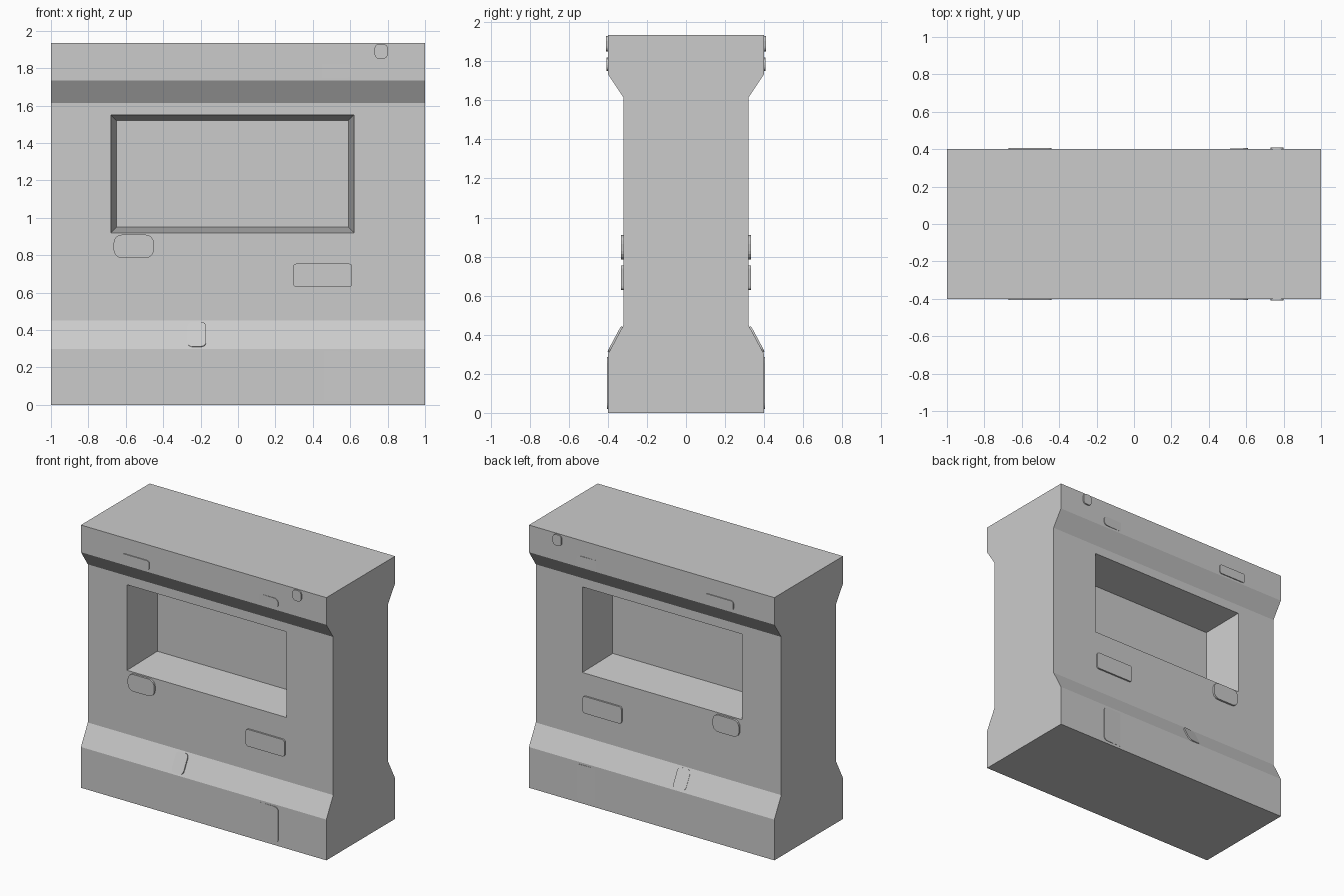
import bpy, bmesh, math
from mathutils import Vector

if "Cube" in bpy.data.objects:
    bpy.data.objects.remove(bpy.data.objects["Cube"])

stone = bpy.data.materials.new("grey stone")
stone.diffuse_color = (0.6, 0.6, 0.6, 1)
stone.use_nodes = True
stone.node_tree.nodes["Principled BSDF"].inputs["Base Color"].default_value = stone.diffuse_color


def make_object(name, bm):
    bmesh.ops.recalc_face_normals(bm, faces=bm.faces)
    mesh = bpy.data.meshes.new(name)
    bm.to_mesh(mesh)
    bm.free()
    mesh.materials.append(stone)
    obj = bpy.data.objects.new(name, mesh)
    bpy.context.collection.objects.link(obj)
    return obj


def loft(name, bottom, top):
    """Closed solid between two matching outlines."""
    bm = bmesh.new()
    a = [bm.verts.new(p) for p in bottom]
    b = [bm.verts.new(p) for p in top]
    bm.faces.new(a)
    bm.faces.new(b)
    for i in range(len(a)):
        j = (i + 1) % len(a)
        bm.faces.new((a[i], a[j], b[j], b[i]))
    return make_object(name, bm)


def rect(x0, x1, z0, z1, y):
    return [(x0, y, z0), (x1, y, z0), (x1, y, z1), (x0, y, z1)]


# Wall body: flared foot and crown, extruded along x
half = [(0.40, 0), (0.40, 0.30), (0.32, 0.45), (0.32, 1.615), (0.40, 1.735), (0.40, 1.935)]
outline = half + [(-y, z) for y, z in reversed(half)]
wall = loft("wall", [(-1, y, z) for y, z in outline], [(1, y, z) for y, z in outline])

# Tapered window recess on both sides, leaving a thin pane of wall between
for side, label in ((-1, "front"), (1, "back")):
    # outer outline lies on the wall face; the cutter continues the taper past it
    cutter = loft(label + "_recess_cutter",
                  rect(-0.684, 0.624, 0.916, 1.554, side * 0.36),
                  rect(-0.65, 0.59, 0.95, 1.52, side * 0.01))
    cutter.hide_render = True
    cutter.hide_set(True)
    cut = wall.modifiers.new(label + "_recess", 'BOOLEAN')
    cut.object = cutter
    cut.operation = 'DIFFERENCE'
    cut.solver = 'EXACT'


def wall_depth(z):
    """Half thickness of the wall at height z."""
    for (y0, z0), (y1, z1) in zip(half, half[1:]):
        if z0 <= z <= z1:
            return y0 + (y1 - y0) * (z - z0) / (z1 - z0)


def rounded(x0, x1, z0, z1, r):
    """Rounded rectangle outline."""
    pts = []
    for k, (cx, cz) in enumerate(((x1 - r, z1 - r), (x0 + r, z1 - r),
                                  (x0 + r, z0 + r), (x1 - r, z0 + r))):
        for i in range(5):
            t = math.radians(90 * k + 22.5 * i)
            pts.append((cx + r * math.cos(t), cz + r * math.sin(t)))
    return pts


def brick(name, x0, x1, z0, z1, r, left, right):
    """Rounded brick following the wall; left/right give how far each end stands out."""
    slope = (wall_depth(z1) - wall_depth(z0)) / (z1 - z0)
    n = Vector((0, 1, -slope)).normalized()
    for side, label in ((-1, "front"), (1, "back")):
        inner, outer = [], []
        for x, z in rounded(x0, x1, z0, z1, r):
            out = left + (right - left) * (x - x0) / (x1 - x0)
            base = Vector((x, wall_depth(z), z))
            for ring, d in ((inner, -0.02), (outer, out)):
                p = base + n * d
                ring.append((p.x, side * p.y, p.z))
        loft(label + "_" + name, inner, outer)


# Raised bricks, same on front and back; some have one end sunk in the wall
brick("crown_brick_left", -0.67, -0.44, 1.75, 1.82, 0.02, 0.007, 0.007)
brick("crown_brick_sunk", 0.40, 0.61, 1.75, 1.82, 0.03, -0.002, 0.006)
brick("crown_brick_small", 0.73, 0.80, 1.85, 1.93, 0.025, 0.01, 0.01)
brick("middle_brick_left", -0.665, -0.45, 0.785, 0.91, 0.045, 0.014, 0.014)
brick("middle_brick_right", 0.295, 0.61, 0.63, 0.755, 0.017, 0.012, 0.012)
brick("slope_brick", -0.27, -0.17, 0.31, 0.44, 0.025, 0.002, 0.009)
brick("foot_brick", 0.40, 0.61, 0.02, 0.285, 0.03, -0.002, 0.005)
